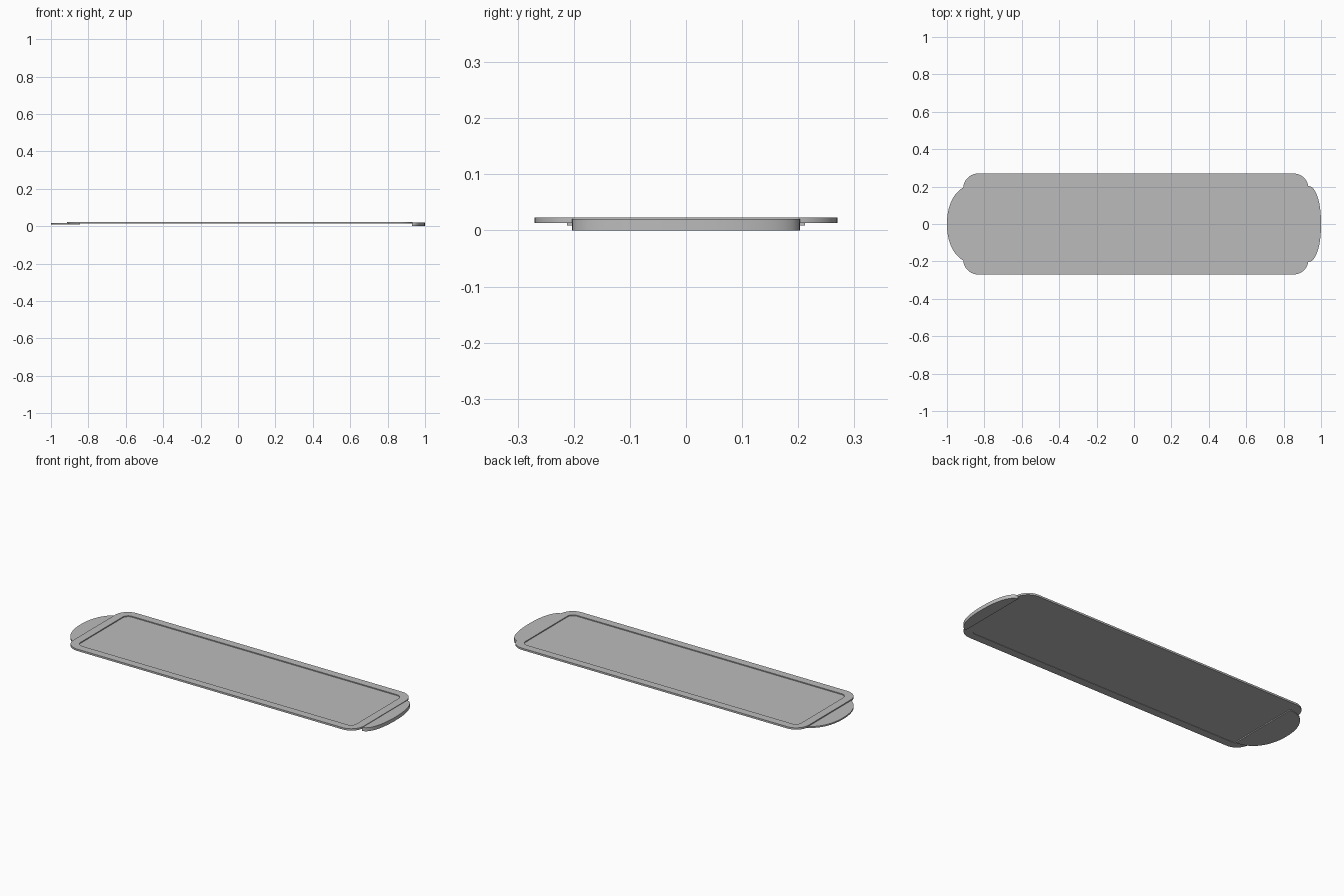
import bpy, bmesh
from math import sin, cos, pi, radians

old = bpy.data.objects.get("Cube")
if old:
    bpy.data.objects.remove(old)

grey = bpy.data.materials.new("tray_grey")
grey.use_nodes = True
colour = (0.5, 0.5, 0.5, 1)
grey.diffuse_color = colour
grey.node_tree.nodes["Principled BSDF"].inputs["Base Color"].default_value = colour


def rounded_rect(cx, hx, hy, r, steps=10):
    """Counter-clockwise outline of a rectangle with round corners."""
    pts = []
    for k, (sx, sy) in enumerate([(1, 1), (-1, 1), (-1, -1), (1, -1)]):
        for i in range(steps + 1):
            a = (k + i / steps) * pi / 2
            pts.append((cx + sx * (hx - r) + r * cos(a), sy * (hy - r) + r * sin(a)))
    return pts


def half_oval(x0, depth, half_width, side, steps=36):
    """Slightly squared half oval that bulges away from x0."""
    pts = []
    for i in range(steps + 1):
        a = -pi / 2 + pi * i / steps
        c, s = max(cos(a), 0), sin(a)
        y = half_width * (1 if s > 0 else -1) * abs(s) ** 0.92
        pts.append((x0 + side * depth * c ** 0.92, y))
    return pts if side > 0 else pts[::-1]


def loft(name, sections):
    """Join stacked outlines, each (points, z), and cap both ends."""
    bm = bmesh.new()
    rings = [[bm.verts.new((x, y, z)) for x, y in pts] for pts, z in sections]
    n = len(rings[0])
    for a, b in zip(rings, rings[1:]):
        for i in range(n):
            j = (i + 1) % n
            bm.faces.new((a[i], a[j], b[j], b[i]))
    bm.faces.new(rings[0][::-1])
    bm.faces.new(rings[-1])
    bmesh.ops.recalc_face_normals(bm, faces=bm.faces)
    mesh = bpy.data.meshes.new(name)
    bm.to_mesh(mesh)
    bm.free()
    mesh.materials.append(grey)
    obj = bpy.data.objects.new(name, mesh)
    bpy.context.collection.objects.link(obj)
    bpy.ops.object.select_all(action='DESELECT')
    obj.select_set(True)
    bpy.context.view_layer.objects.active = obj
    bpy.ops.object.shade_smooth_by_angle(angle=radians(30))
    return obj


# Tray: raised rim around a panel sunk on both faces
outer = rounded_rect(0.01, 0.923, 0.27, 0.08)
inner = rounded_rect(0.01, 0.876, 0.225, 0.035)
loft("tray", [(inner, 0.015), (inner, 0.013), (outer, 0.013),
              (outer, 0.0235), (inner, 0.0235), (inner, 0.018)])

# Handles: a thin one tucked under the rim, a deeper one at the other end
thin = half_oval(-0.845, 0.155, 0.212, -1)
loft("right_handle", [(thin, 0.009), (thin, 0.0175)])
deep = half_oval(0.93, 0.07, 0.203, 1)
loft("left_handle", [(deep, 0.0), (deep, 0.0205)])
